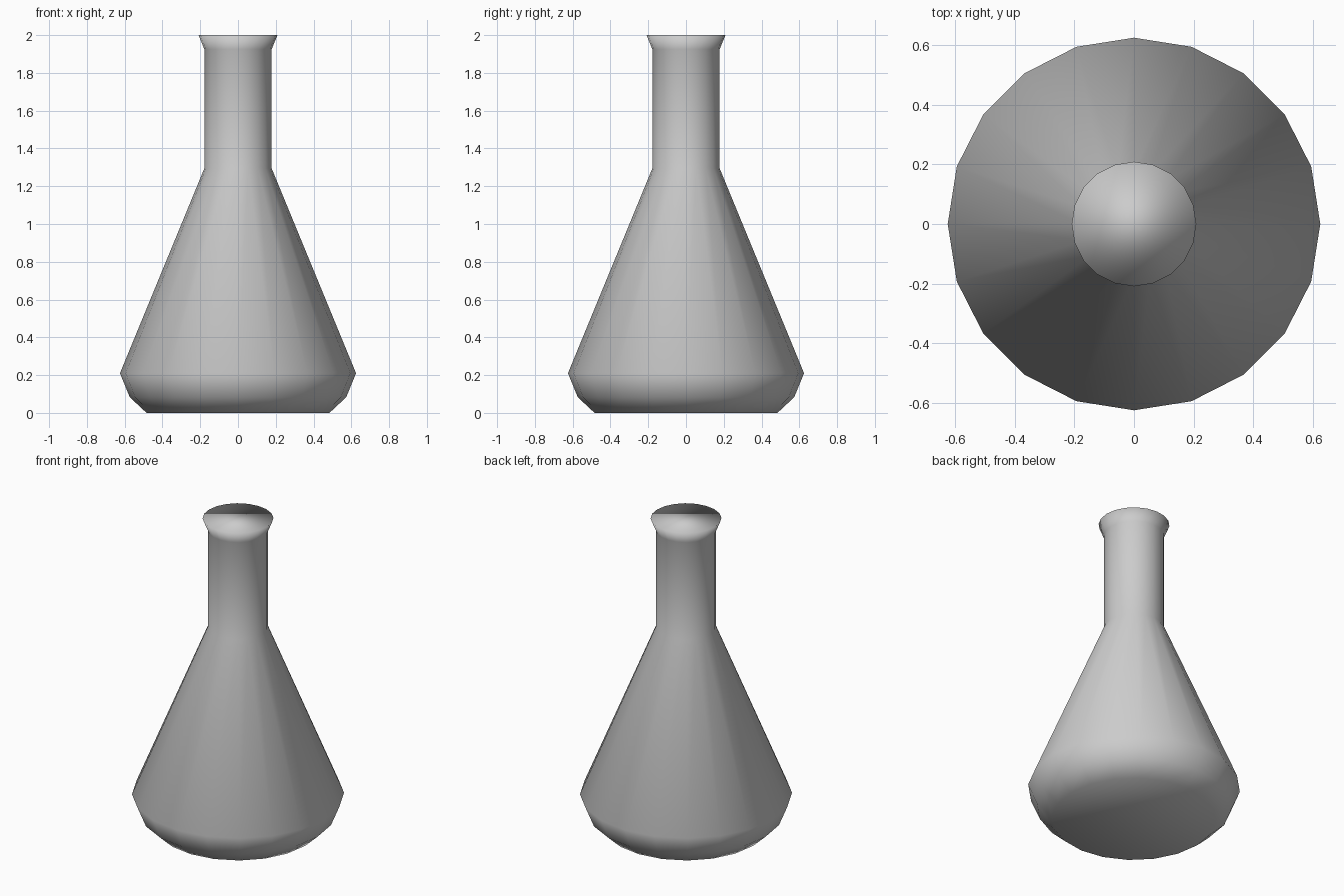
import bpy, bmesh, math

if "Cube" in bpy.data.objects:
    bpy.data.objects.remove(bpy.data.objects["Cube"])

SIDES = 20
# Flask outline from base to rim: (radius, height)
PROFILE = [(0.484, 0.0), (0.573, 0.083), (0.625, 0.21),
           (0.178, 1.295), (0.178, 1.925), (0.209, 2.0)]

bm = bmesh.new()


def ring(radius, z):
    return [bm.verts.new((radius * math.cos(2 * math.pi * i / SIDES),
                          radius * math.sin(2 * math.pi * i / SIDES), z))
            for i in range(SIDES)]


# Conical body, straight neck and flared lip
rings = [ring(r, z) for r, z in PROFILE]
for low, high in zip(rings, rings[1:]):
    for i in range(SIDES):
        j = (i + 1) % SIDES
        bm.faces.new((low[i], low[j], high[j], high[i]))

# Flat base and closed mouth
bm.faces.new(rings[0][::-1])
bm.faces.new(rings[-1])

# Smooth shading runs over every edge
for face in bm.faces:
    face.smooth = True

mesh = bpy.data.meshes.new("conical_flask")
bm.to_mesh(mesh)
bm.free()
flask = bpy.data.objects.new("conical_flask", mesh)
bpy.context.collection.objects.link(flask)
